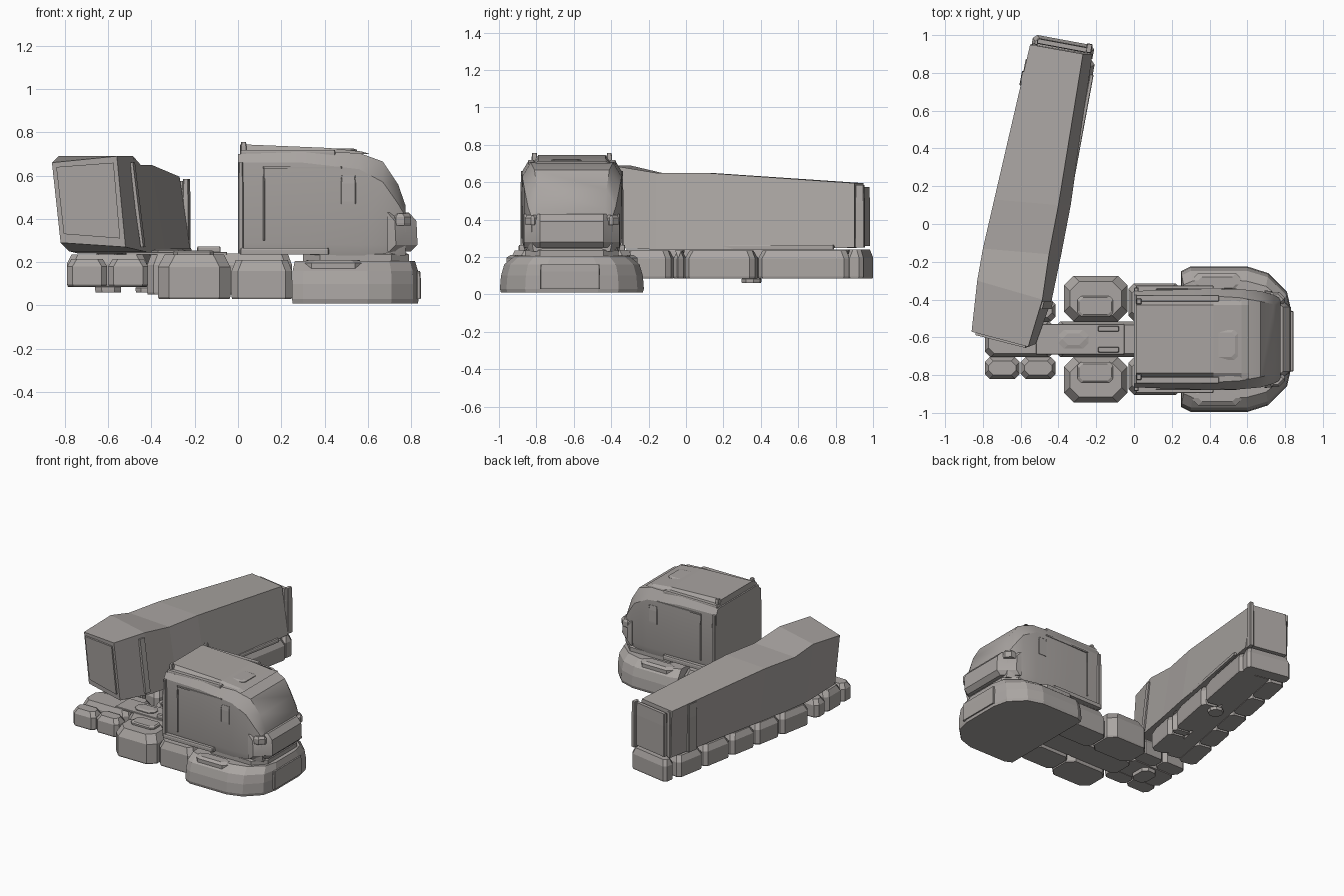
import bpy, bmesh, math
from mathutils import Vector, Matrix

if "Cube" in bpy.data.objects:
    bpy.data.objects.remove(bpy.data.objects["Cube"])

grey = bpy.data.materials.new("warm_grey")
grey.diffuse_color = (0.40, 0.375, 0.36, 1)
grey.use_nodes = True
grey.node_tree.nodes["Principled BSDF"].inputs["Base Color"].default_value = grey.diffuse_color


def loft(name, rings, smooth=False):
    """Skin matching rings of points and cap both ends."""
    bm = bmesh.new()
    vs = [[bm.verts.new(p) for p in r] for r in rings]
    n = len(rings[0])
    for a, b in zip(vs, vs[1:]):
        for i in range(n):
            j = (i + 1) % n
            bm.faces.new((a[i], a[j], b[j], b[i]))
    bm.faces.new(vs[0][::-1])
    bm.faces.new(vs[-1])
    bmesh.ops.recalc_face_normals(bm, faces=bm.faces)
    me = bpy.data.meshes.new(name)
    bm.to_mesh(me)
    bm.free()
    me.materials.append(grey)
    ob = bpy.data.objects.new(name, me)
    bpy.context.collection.objects.link(ob)
    if smooth:
        bpy.context.view_layer.objects.active = ob
        ob.select_set(True)
        bpy.ops.object.shade_smooth_by_angle(angle=math.radians(28))
        ob.select_set(False)
    return ob


def block(name, x0, x1, y0, y1, z0, z1, cut=0.04, inset=0.03, turn=0.0):
    """Octagonal block with clipped corners and a bevelled top."""
    hx, hy = (x1 - x0) / 2, (y1 - y0) / 2
    centre = Vector(((x0 + x1) / 2, (y0 + y1) / 2, 0))
    rot = Matrix.Rotation(turn, 3, 'Z')

    def ring(z, d):
        a, b = hx - d, hy - d
        pts = [(a, b - cut), (a - cut, b), (cut - a, b), (-a, b - cut),
               (-a, cut - b), (cut - a, -b), (a - cut, -b), (a, cut - b)]
        return [centre + rot @ Vector((x, y, z)) for x, y in pts]
    zm = z0 + (z1 - z0) * 0.72
    return loft(name, [ring(z0, inset * 0.15), ring(z0 + 0.01, 0), ring(zm, 0), ring(z1, inset)])


def box(name, x0, x1, y0, y1, z0, z1, turn=0.0):
    return block(name, x0, x1, y0, y1, z0, z1, cut=0.004, inset=0.003, turn=turn)


CY = -0.61  # tractor centre line

# Cab: cross-sections from back to nose: x, half width, roof half width, floor, shoulder, roof
cab = [(0.00, .255, .235, .24, .66, .70), (0.30, .265, .235, .235, .66, .71),
       (0.56, .265, .220, .23, .63, .705), (0.67, .255, .200, .23, .57, .665),
       (0.74, .235, .185, .23, .47, .56), (0.775, .215, .175, .23, .41, .46)]
loft("cab", [[(x, CY + s * w, z) for s, w, z in
              ((-1, h * .95, f), (-1, h, f + .05), (-1, h, sh), (-1, r, t),
               (1, r, t), (1, h, sh), (1, h, f + .05), (1, h * .95, f))]
             for x, h, r, f, sh, t in cab], True)

# Nose, bumper neck and roof fairing
loft("nose", [[(x, CY + y, z) for x, y in
               ((.69, -.258), (f - .10, -.255), (f, -.17), (f, .17), (f - .10, .255), (.69, .258))]
              for z, f in ((.25, .80), (.28, .83), (.39, .825), (.43, .79))], True)
block("bumper_neck", .30, .79, -.86, -.36, .195, .25, .08, .02)
loft("roof_fairing", [[(x, CY + s * y, z) for s, y, z in
                       ((-1, .21, .70), (-1, .18, t), (1, .18, t), (1, .21, .70))]
                      for x, t in ((.01, .745), (.42, .728), (.57, .712), (.61, .70))])
block("roof_hatch", .40, .55, -.72, -.56, .705, .725, .02, .015)

# Front skirt: wide, rounded toward the nose
skirt = [(.25, .36), (.30, .385), (.60, .385), (.71, .35), (.81, .25), (.835, .14)]
outline = [(x, -y) for x, y in skirt] + [(x, y) for x, y in reversed(skirt)]
loft("front_skirt", [[(.50 + (x - .50) * kx, CY + y * ky, z) for x, y in outline]
                     for z, kx, ky in ((.01, .99, .985), (.03, 1, 1), (.10, 1, .985),
                                       (.16, .99, .94), (.205, .95, .80))])
box("bumper_bar", .825, .845, -.78, -.46, .03, .16)

# Paired tractor parts
for s, side in ((-1, "near"), (1, "far")):
    def pair(fn, name, x0, x1, a, b, *rest):
        y0, y1 = sorted((CY + s * a, CY + s * b))
        fn(side + "_" + name, x0, x1, y0, y1, *rest)
    pair(block, "drive_wheels", -.37, -.035, .095, .335, .03, .235, .05, .03)
    pair(block, "wheel_cover", -.30, -.11, .12, .23, .23, .255, .02, .01)
    pair(block, "fuel_tank", -.03, .25, .095, .295, .03, .21, .03, .02)
    pair(block, "side_step", .30, .58, .25, .35, .16, .21, .04, .02)
    pair(box, "roof_rail", .01, .45, .20, .235, .695, .718)
    pair(box, "exhaust_post", .012, .04, .185, .215, .69, .755)
    pair(box, "lower_rail", .01, .42, .25, .285, .235, .265)
    pair(box, "rear_post", .0, .025, .25, .275, .24, .66)
    # Door surround and window frame
    pair(box, "door_rear_edge", .115, .125, .26, .27, .30, .64)
    pair(box, "door_top_edge", .115, .48, .26, .27, .632, .642)
    pair(box, "window", .475, .545, .26, .269, .47, .60)
    pair(block, "headlamp", .70, .80, .17, .25, .37, .425, .03, .01)
    for i, x in enumerate((-.79, -.60)):
        pair(block, "rear_wheel_%d" % i, x, x + .185, .095, .21, .09, .215, .025, .02)

# Chassis and coupling
block("chassis", -.79, -.42, -.705, -.515, .088, .235, .03, .02)
block("mid_chassis", -.42, .25, -.705, -.515, .05, .24, .03, .02)
box("coupling_plate", -.52, -.05, -.69, -.53, .235, .248)
for y in (-.68, -.57):
    box("coupling_lug", -.19, -.08, y, y + .03, .245, .272)
block("chassis_ramp", -.40, -.24, -.66, -.56, .24, .26, .03, .02)
block("low_hitch", -.66, -.54, -.69, -.53, .06, .095, .03, .01)

# Trailer body: bottom-left, bottom-right, top-right, top-left at each station
loft("trailer_body", [
    [(-.82, -.57, .29), (-.52, -.635, .27), (-.56, -.65, .69), (-.86, -.57, .66)],
    [(-.78, -.30, .25), (-.435, -.40, .25), (-.485, -.40, .69), (-.83, -.30, .69)],
    [(-.74, -.13, .24), (-.385, -.16, .24), (-.45, -.16, .65), (-.80, -.13, .65)],
    [(-.69, .13, .24), (-.335, .10, .24), (-.40, .10, .65), (-.74, .13, .65)],
    [(-.54, .95, .25), (-.22, .90, .25), (-.27, .90, .595), (-.55, .95, .595)]])

TURN = -math.radians(10.5)


def trailer_x(y):
    return -.545 + y * .185


def along(fn, name, off, y, w, length, z0, z1, *rest):
    """Place a part on the trailer axis, shifted sideways by off."""
    x = trailer_x(y) + off
    return fn(name, x - w / 2, x + w / 2, y - length / 2, y + length / 2, z0, z1, *rest, turn=TURN)


# Trailer underside, wheels and doors
along(block, "trailer_frame", -.005, .28, .105, 1.22, .088, .24, .01, .005)
for side, off, spans in (
        ("right", .113, ((-.33, -.07), (-.06, -.005), (.0, .38), (.39, .885))),
        ("left", -.123, ((-.33, -.07), (-.06, .16), (.17, .39), (.40, .64), (.65, .885)))):
    for i, (a, b) in enumerate(spans):
        along(block, "%s_trailer_wheel_%d" % (side, i), off, (a + b) / 2, .132, b - a,
              .085, .235, .025, .02)
along(block, "support_leg", .06, .35, .10, .10, .06, .09, .03, .01)
along(block, "rear_bumper", -.005, .93, .33, .09, .085, .24, .02, .015)
along(box, "rear_door", -.01, .945, .27, .03, .26, .575)
for off in (-.155, .135):
    along(box, "door_post", off, .93, .03, .05, .25, .585)

# Front panel and corner trims
loft("front_panel", [[(-.805, -.585, .33), (-.545, -.645, .31), (-.575, -.656, .66), (-.84, -.588, .64)],
                     [(-.805, -.565, .33), (-.545, -.62, .31), (-.575, -.63, .66), (-.84, -.565, .64)]])
loft("side_corner_post", [[(x, y, .27), (x + .012, y, .27), (x - .036, y, .66), (x - .055, y, .66)]
                          for x, y in ((-.45, -.45), (-.44, -.41))])
along(box, "side_lower_rail", .175, .30, .02, 1.0, .24, .265)
along(box, "left_rear_post", -.185, .77, .025, .08, .25, .60)
